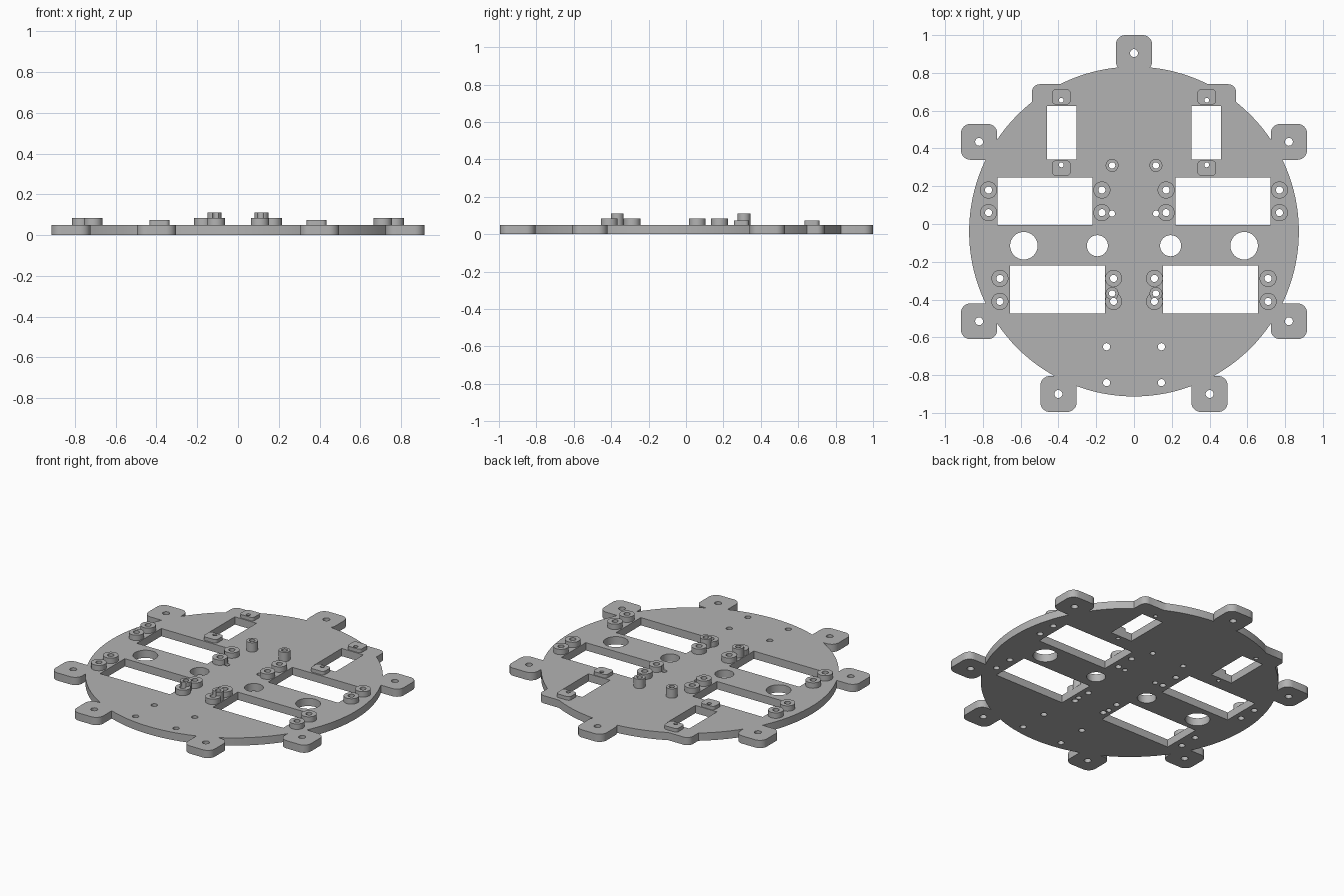
import bpy, bmesh, math

if "Cube" in bpy.data.objects:
    bpy.data.objects.remove(bpy.data.objects["Cube"])

T = 0.05  # plate thickness
grey = bpy.data.materials.new("plain grey")
grey.diffuse_color = (0.45, 0.45, 0.45, 1)
grey.use_nodes = True
grey.node_tree.nodes["Principled BSDF"].inputs["Base Color"].default_value = grey.diffuse_color


def circle(x, y, r, n=32):
    return [(x + r * math.cos(2 * math.pi * i / n), y + r * math.sin(2 * math.pi * i / n)) for i in range(n)]


def rect(x, y, w, h, r=0.0):
    """Rectangle outline around a centre, with optional rounded corners."""
    pts = []
    for k, (sx, sy) in enumerate([(1, 1), (-1, 1), (-1, -1), (1, -1)]):
        cx, cy = x + sx * (w / 2 - r), y + sy * (h / 2 - r)
        steps = 8 if r else 0
        for i in range(steps + 1):
            a = math.pi / 2 * (k + (i / steps if steps else 0))
            pts.append((cx + r * math.cos(a), cy + r * math.sin(a)))
    return pts


def solids(name, outlines, z0, z1):
    """One object holding an upright prism for each outline."""
    bm = bmesh.new()
    for pts in outlines:
        low = [bm.verts.new((x, y, z0)) for x, y in pts]
        top = [bm.verts.new((x, y, z1)) for x, y in pts]
        bm.faces.new(low[::-1])
        bm.faces.new(top)
        n = len(pts)
        for i in range(n):
            j = (i + 1) % n
            bm.faces.new((low[i], low[j], top[j], top[i]))
    mesh = bpy.data.meshes.new(name)
    bm.to_mesh(mesh)
    bm.free()
    mesh.materials.append(grey)
    ob = bpy.data.objects.new(name, mesh)
    bpy.context.collection.objects.link(ob)
    return ob


def boolean(ob, other, op):
    m = ob.modifiers.new(op, 'BOOLEAN')
    m.operation, m.object, m.solver = op, other, 'EXACT'
    m.use_self = True
    bpy.context.view_layer.objects.active = ob
    bpy.ops.object.modifier_apply(modifier=m.name)


def both(points):
    return [(s * x, y) for x, y in points for s in (-1, 1)]


# Positions, mirrored left and right
tabs = [(0, 0.905)] + both([(0.82, 0.435), (0.82, -0.515), (0.4, -0.9)])
bosses = both([(0.77, 0.18), (0.77, 0.06), (0.17, 0.18), (0.17, 0.06),
               (0.71, -0.288), (0.71, -0.41), (0.108, -0.288), (0.108, -0.41)])
posts = both([(0.116, 0.31), (0.116, -0.368)])
pads = both([(0.385, 0.673), (0.385, 0.296)])
pad_holes = both([(0.385, 0.655), (0.385, 0.313)])
screw_holes = both([(0.145, -0.65), (0.145, -0.84)])

# Base plate: disc with rounded tabs and two shoulders
plate = solids("base_plate", [circle(0, -0.04, 0.873, 128)], 0, T)
ears = solids("tab_helper", [rect(x, y, 0.192, 0.19, 0.05) for x, y in tabs]
              + [rect(x, 0.66, 0.24, 0.16, 0.04) for x in (-0.42, 0.42)], 0, T)
boolean(plate, ears, 'UNION')
bpy.data.objects.remove(ears)

# Raised parts
boss = solids("motor_bosses", [circle(x, y, 0.045) for x, y in bosses], T, 0.085)
post = solids("standoff_posts", [circle(x, y, 0.034) for x, y in posts], T, 0.11)
pad = solids("bracket_pads", [rect(x, y, 0.098, 0.08, 0.02) for x, y in pads], T, 0.073)

# Windows and holes through everything
holes = [rect(x, 0.483, 0.155, 0.285) for x in (-0.383, 0.383)]
holes += [rect(x, 0.12, 0.503, 0.25) for x in (-0.47, 0.47)]
holes += [rect(x, -0.348, 0.503, 0.254) for x in (-0.405, 0.405)]
holes += [circle(x, y, 0.073) for x, y in both([(0.583, -0.115)])]
holes += [circle(x, y, 0.056) for x, y in both([(0.194, -0.115)])]
for group, r in ((tabs, 0.021), (bosses, 0.019), (posts, 0.017), (pad_holes, 0.013),
                 (screw_holes, 0.019), (both([(0.116, 0.055)]), 0.016)):
    holes += [circle(x, y, r, 20) for x, y in group]
cutter = solids("hole_cutter", holes, -0.1, 0.3)
for ob in (plate, boss, post, pad):
    boolean(ob, cutter, 'DIFFERENCE')
bpy.data.objects.remove(cutter)

# Smooth round walls, keep rims sharp
for ob in (plate, boss, post, pad):
    bpy.ops.object.select_all(action='DESELECT')
    ob.select_set(True)
    bpy.context.view_layer.objects.active = ob
    bpy.ops.object.shade_smooth_by_angle(angle=math.radians(30))
